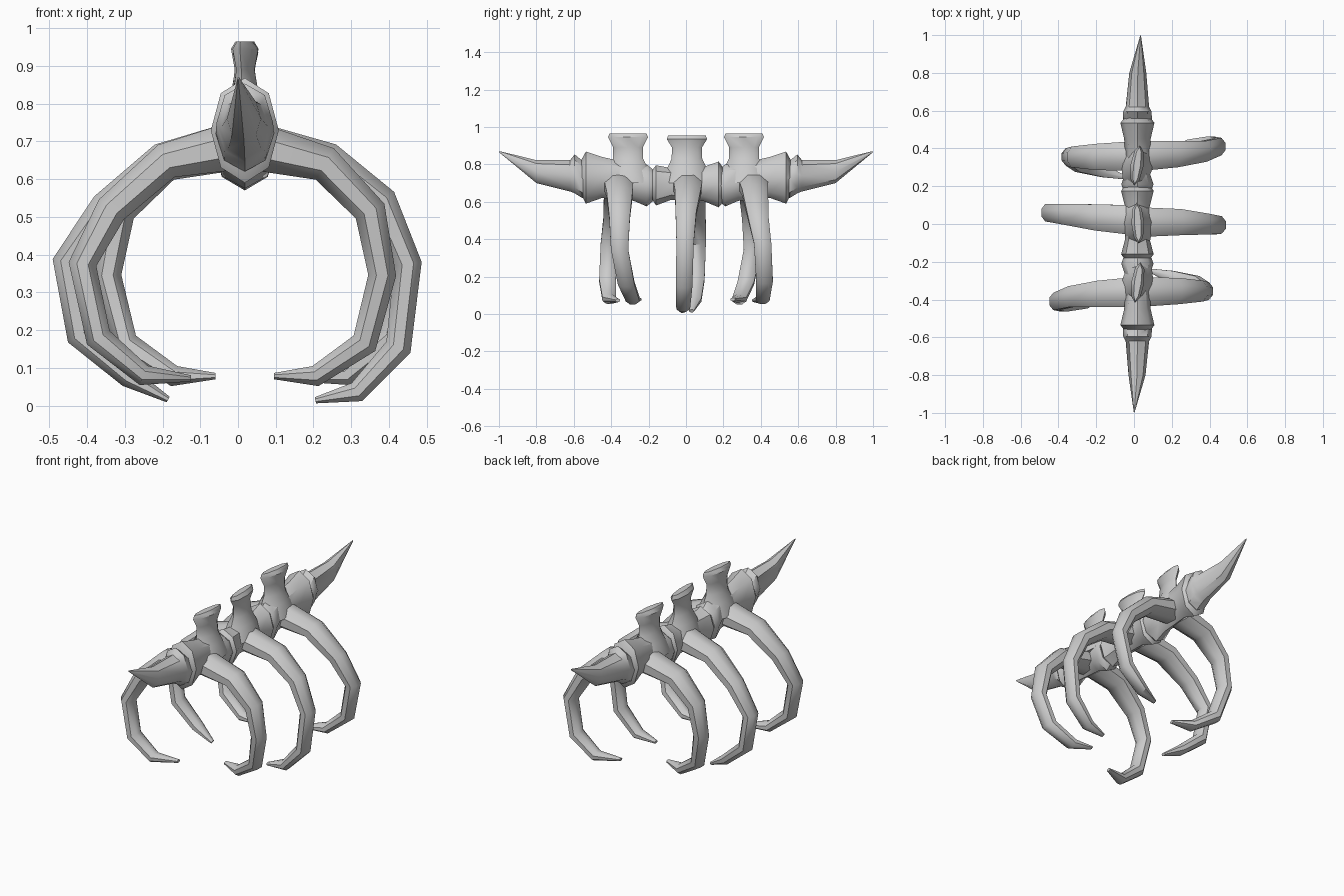
import bpy, bmesh, math
from mathutils import Vector

if "Cube" in bpy.data.objects:
    bpy.data.objects.remove(bpy.data.objects["Cube"])

CX = 0.018  # the model's turning axis lies slightly off x = 0


def loft(name, rings):
    """Skin a list of rings (equal point counts), cap the ends, shade smooth."""
    bm = bmesh.new()
    vs = [[bm.verts.new(p) for p in r] for r in rings]
    n = len(vs[0])
    for a, b in zip(vs, vs[1:]):
        for i in range(n):
            j = (i + 1) % n
            bm.faces.new((a[i], a[j], b[j], b[i]))
    bm.faces.new(vs[0])
    bm.faces.new(vs[-1])
    bmesh.ops.recalc_face_normals(bm, faces=bm.faces)
    me = bpy.data.meshes.new(name)
    bm.to_mesh(me)
    bm.free()
    ob = bpy.data.objects.new(name, me)
    bpy.context.collection.objects.link(ob)
    bpy.ops.object.select_all(action='DESELECT')
    ob.select_set(True)
    bpy.context.view_layer.objects.active = ob
    bpy.ops.object.shade_smooth_by_angle(angle=math.radians(42))
    return ob


def ring(c, u, v, n=8, phase=0.0):
    c, u, v = Vector(c), Vector(u), Vector(v)
    return [c + u * math.cos(a) + v * math.sin(a)
            for a in (2 * math.pi * i / n + phase for i in range(n))]


def body(name, rows):
    """Rows of (x, y, z_low, z_high, half_width) along the spine."""
    return loft(name, [ring((x, y, (lo + hi) / 2), (w, 0, 0), (0, 0, (hi - lo) / 2))
                       for x, y, lo, hi, w in rows])


def rib(name, pts):
    """Flattened tapering tube through (x, y, z) points."""
    wide = (.085, .075, .06, .05, .048, .04, .014)
    thick = (.07, .052, .046, .04, .038, .03, .009)
    P = [Vector(p) for p in pts]
    rings = []
    for i, p in enumerate(P):
        a = (p - P[i - 1]).normalized() if i else Vector()
        b = (P[i + 1] - p).normalized() if i < len(P) - 1 else Vector()
        t = a + b
        nrm = Vector((-t.z, 0, t.x)).normalized()
        rings.append(ring(p, nrm * thick[i], (0, wide[i], 0), 8, math.pi / 8))
    return loft(name, rings)


def crest(name, y, top, twist):
    """Upright flared blade on a vertebra."""
    rings = []
    for z, ly, lx in ((.70, .14, .085), (.78, .105, .06), (.83, .082, .034),
                      (.89, .08, .024), (top - .02, .108, .034), (top, .10, .018)):
        d = Vector((math.sin(twist), math.cos(twist), 0))
        rings.append(ring((CX + .002, y, z), d * ly, Vector((d.y, -d.x, 0)) * lx))
    return loft(name, rings)


def turned_copy(ob, name):
    o = ob.copy()
    o.name = name
    o.rotation_euler.z = math.pi
    o.location.x = 2 * CX
    bpy.context.collection.objects.link(o)


# Front group: spike, vertebra, crest and rib pair
front = [
    body("spike", [(CX, -.53, .63, .80, .07), (CX, -.555, .62, .82, .077),
                   (CX, -.595, .645, .853, .075), (CX, -.62, .655, .822, .062),
                   (.016, -.80, .70, .822, .045), (.001, -.998, .863, .871, .002)]),
    body("vertebra", [(CX, -.562, .64, .82, .07), (CX, -.535, .59, .868, .09),
                      (CX, -.45, .62, .84, .07), (CX, -.28, .605, .80, .062),
                      (CX, -.21, .575, .80, .085), (CX, -.18, .60, .775, .075)]),
    crest("crest", -.31, .965, .14),
    rib("rib_left", [(.0, -.36, .69), (-.19, -.37, .648), (-.335, -.385, .52),
                     (-.412, -.41, .375), (-.37, -.42, .18), (-.25, -.41, .08),
                     (-.125, -.365, .072)]),
    rib("rib_right", [(.03, -.36, .69), (.23, -.355, .64), (.35, -.355, .515),
                      (.382, -.355, .345), (.335, -.32, .165), (.205, -.285, .078),
                      (.095, -.25, .078)]),
]
# The back group is the front group turned half way round
for ob in front:
    turned_copy(ob, "back_" + ob.name)
    ob.name = "front_" + ob.name

# Middle vertebra with crest and larger ribs
body("middle_vertebra", [(CX, -.18, .61, .77, .072), (CX, -.16, .58, .795, .086),
                         (CX, -.08, .61, .78, .065), (CX, .09, .605, .785, .065),
                         (CX, .175, .57, .815, .086), (CX, .2, .60, .78, .072)])
crest("middle_crest", .005, .955, -.05)
rib("middle_rib_left", [(.0, .02, .69), (-.20, .035, .648), (-.35, .05, .525),
                        (-.455, .06, .38), (-.42, .055, .185), (-.29, .045, .075),
                        (-.185, .03, .016)])
rib("middle_rib_right", [(.03, .01, .69), (.24, .01, .648), (.38, .0, .54),
                         (.45, -.005, .375), (.425, -.01, .155), (.315, -.015, .036),
                         (.205, -.02, .014)])
